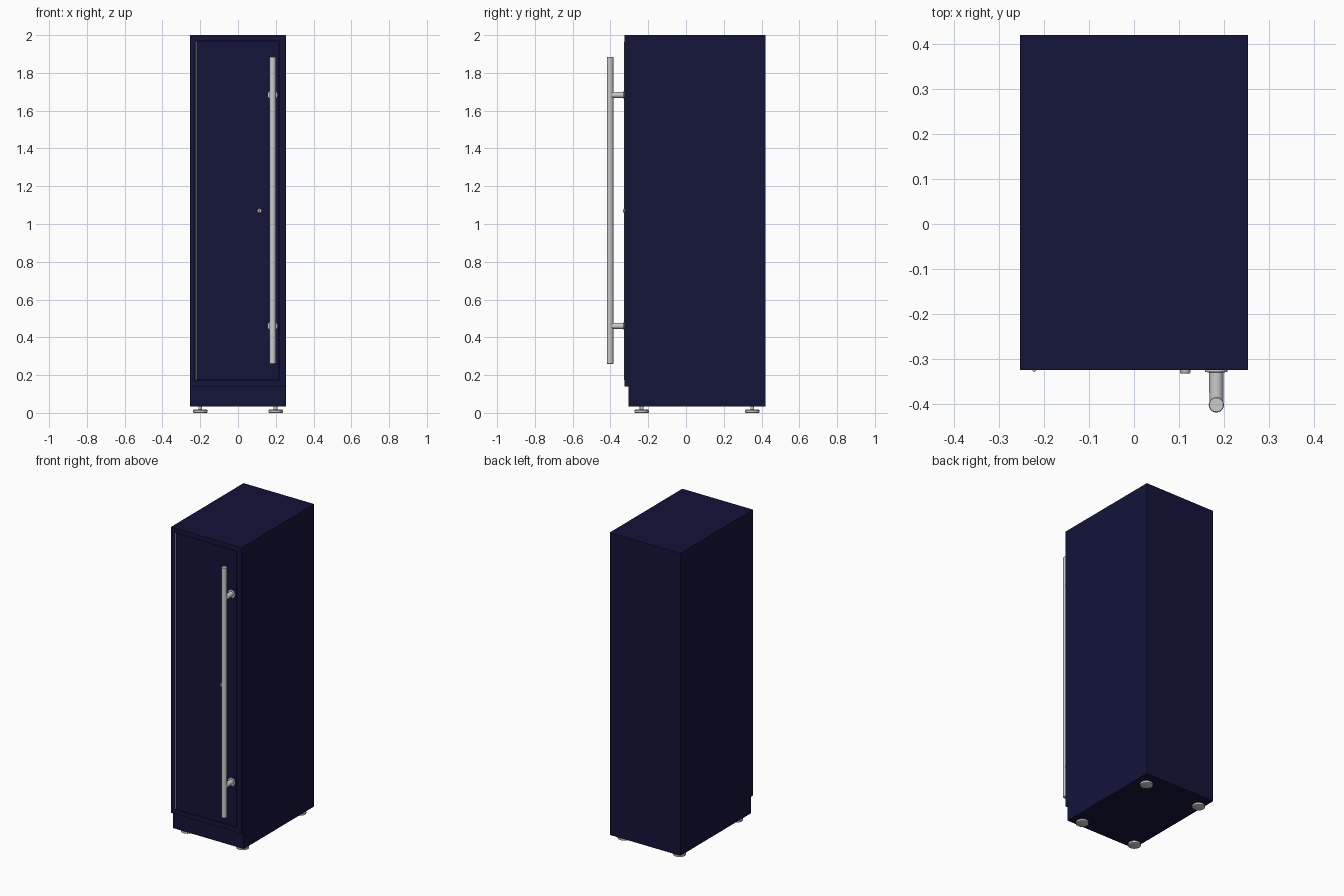
import bpy, bmesh, math
from mathutils import Vector

if "Cube" in bpy.data.objects:
    bpy.data.objects.remove(bpy.data.objects["Cube"])

FRONT = -0.325
navy = bpy.data.materials.new("navy_paint")
navy.diffuse_color = (0.0065, 0.0065, 0.042, 1)
navy.use_nodes = True
navy.node_tree.nodes["Principled BSDF"].inputs["Base Color"].default_value = navy.diffuse_color
dark = bpy.data.materials.new("dark_slot")
dark.diffuse_color = (0.02, 0.02, 0.02, 1)
dark.use_nodes = True
dark.node_tree.nodes["Principled BSDF"].inputs["Base Color"].default_value = dark.diffuse_color


def finish(name, bm, mat=None, smooth=False):
    bmesh.ops.recalc_face_normals(bm, faces=bm.faces)
    me = bpy.data.meshes.new(name)
    bm.to_mesh(me)
    bm.free()
    ob = bpy.data.objects.new(name, me)
    bpy.context.collection.objects.link(ob)
    if mat:
        me.materials.append(mat)
    if smooth:
        bpy.ops.object.select_all(action='DESELECT')
        bpy.context.view_layer.objects.active = ob
        ob.select_set(True)
        bpy.ops.object.shade_smooth_by_angle(angle=math.radians(35))
    return ob


def box(name, lo, hi, mat=None):
    bm = bmesh.new()
    bmesh.ops.create_cube(bm, size=1)
    for v in bm.verts:
        v.co = Vector([(l + h) / 2 + c * (h - l) for l, h, c in zip(lo, hi, v.co)])
    return finish(name, bm, mat)


def lathe(name, profile, origin, axis=(0, 0, 1), segs=32):
    """Revolve (radius, height) points around an axis through origin."""
    bm = bmesh.new()
    rot = Vector((0, 0, 1)).rotation_difference(Vector(axis))
    rings = []
    for r, h in profile:
        rings.append([bm.verts.new(Vector(origin) + rot @ Vector(
            (r * math.cos(math.tau * i / segs), r * math.sin(math.tau * i / segs), h)))
            for i in range(segs)])
    for a, b in zip(rings, rings[1:]):
        for i in range(segs):
            j = (i + 1) % segs
            bm.faces.new((a[i], a[j], b[j], b[i]))
    bm.faces.new(rings[0])
    bm.faces.new(rings[-1])
    return finish(name, bm, smooth=True)


# Cabinet body: side profile with toe-kick step, extruded across the width
X0, X1, Z0, Z1 = -0.227, 0.221, 0.172, 1.97   # door opening
side = [(0.42, 0.033), (0.42, 2.0), (FRONT, 2.0), (FRONT, 0.14), (-0.304, 0.14), (-0.304, 0.033)]
bm = bmesh.new()
base = bm.faces.new([bm.verts.new((-0.254, y, z)) for y, z in side])
ext = bmesh.ops.extrude_face_region(bm, geom=[base])
bmesh.ops.translate(bm, vec=(0.508, 0, 0),
                    verts=[g for g in ext["geom"] if isinstance(g, bmesh.types.BMVert)])
bmesh.ops.recalc_face_normals(bm, faces=bm.faces)
# Door recess in the front face
front = next(f for f in bm.faces if all(abs(v.co.y - FRONT) < 1e-5 for v in f.verts))
for depth in (0, 0.025):
    bmesh.ops.inset_individual(bm, faces=[front], thickness=0.01)
    for v in front.verts:
        v.co = (X0 if v.co.x < 0 else X1, FRONT + depth, Z0 if v.co.z < 1 else Z1)
finish("cabinet_body", bm, navy)

# Inset door with a thin gap all round
GAP = 0.003
box("door", (X0 + GAP, FRONT + 0.0005, Z0 + GAP), (X1 - GAP, FRONT + 0.025, Z1 - GAP), navy)

# Hinge rod along the left edge of the door
lathe("hinge_rod", [(0.004, 0.175), (0.004, 1.967)], (-0.222, FRONT, 0), segs=16)

# Long pull bar with two flanged posts
HX, HY = 0.183, -0.402
lathe("handle_bar", [(0.0155, 0.259), (0.017, 0.261), (0.017, 1.883), (0.0155, 1.885)], (HX, HY, 0))
for tag, z in (("lower", 0.46), ("upper", 1.683)):
    lathe("handle_post_" + tag,
          [(0.025, -0.001), (0.025, 0.004), (0.016, 0.005), (0.0155, 0.077)],
          (HX, FRONT, z), axis=(0, -1, 0))

# Lock barrel with key slot
lathe("lock", [(0.012, -0.001), (0.012, 0.004), (0.010, 0.007)], (0.114, FRONT, 1.07), axis=(0, -1, 0))
box("key_slot", (0.1125, FRONT - 0.0073, 1.065), (0.1155, FRONT - 0.004, 1.075), dark)

# Levelling feet
for tx, x in (("left", -0.2), ("right", 0.199)):
    for ty, y in (("front", -0.235), ("back", 0.351)):
        lathe(f"foot_{ty}_{tx}",
              [(0.034, 0), (0.038, 0.002), (0.038, 0.013), (0.035, 0.017), (0.01, 0.018), (0.01, 0.036)],
              (x, y, 0))
